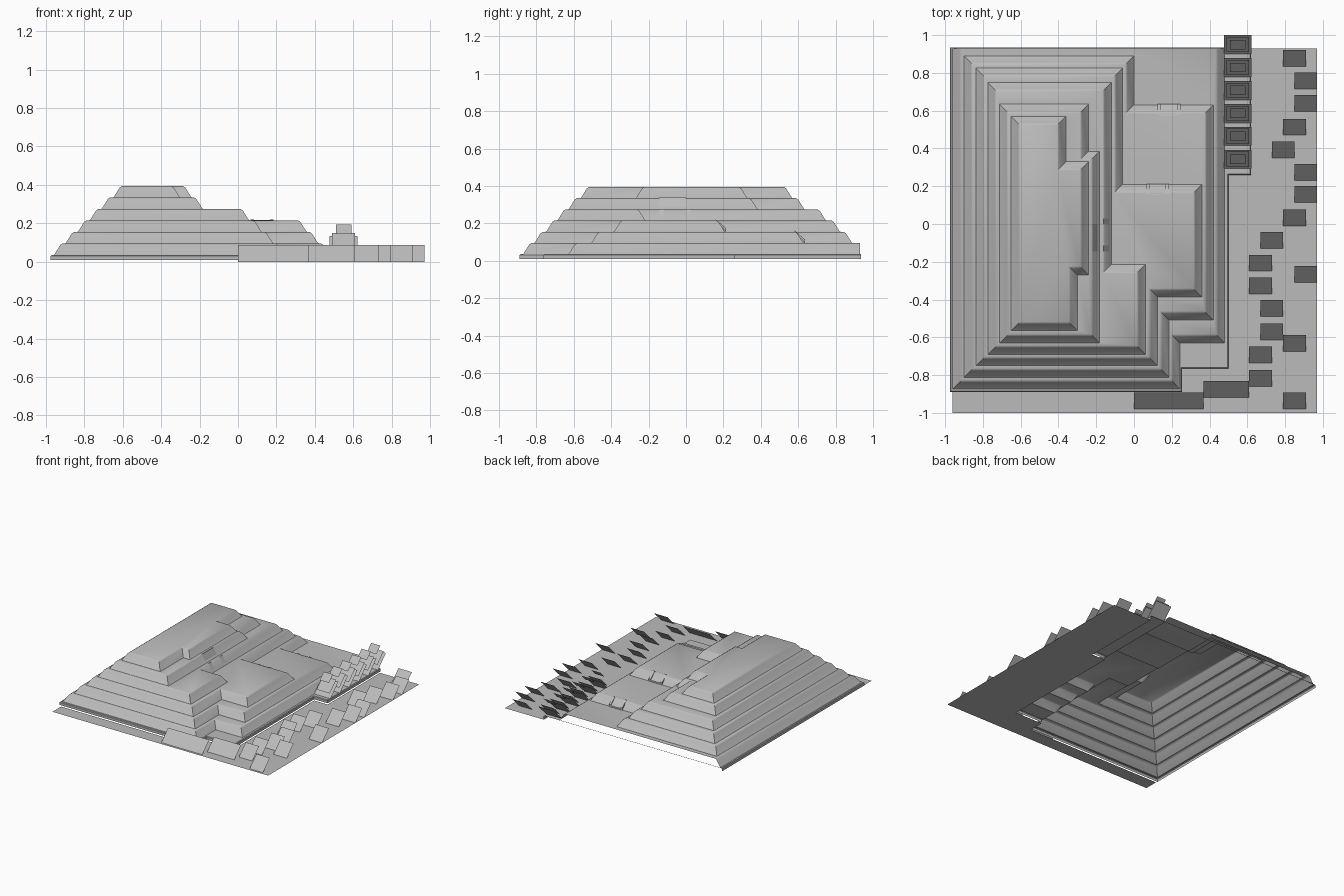
import bpy
from mathutils import Vector
from mathutils.geometry import tessellate_polygon

if "Cube" in bpy.data.objects:
    bpy.data.objects.remove(bpy.data.objects["Cube"])

BACK = 0.925  # the terraces are cut open behind this line
stone = bpy.data.materials.new("grey_stone")
stone.diffuse_color = (0.5, 0.5, 0.5, 1)
stone.use_nodes = True
stone.node_tree.nodes["Principled BSDF"].inputs["Base Color"].default_value = stone.diffuse_color


def make(name, verts, faces, smooth=False):
    me = bpy.data.meshes.new(name)
    me.from_pydata(verts, [], faces)
    me.materials.append(stone)
    ob = bpy.data.objects.new(name, me)
    bpy.context.collection.objects.link(ob)
    if smooth:
        bpy.context.view_layer.objects.active = ob
        ob.select_set(True)
        bpy.ops.object.shade_smooth_by_angle(angle=0.7)
        ob.select_set(False)
    return ob


def inset(poly, d):
    """Move each edge of a counter-clockwise right-angled outline inward."""
    n, out = len(poly), []
    for i in range(n):
        p = Vector(poly[i])
        for a, b in ((poly[i - 1], poly[i]), (poly[i], poly[(i + 1) % n])):
            if a[1] > BACK and b[1] > BACK:
                continue
            e = (Vector(b) - Vector(a)).normalized()
            p += Vector((-e.y, e.x)) * d
        out.append(tuple(p))
    return out


def terrace(name, poly, profile, hole):
    """Sloped rim following the profile, topped by a tread around the next tier."""
    n, verts, faces = len(poly), [], []
    for d, z in profile:
        verts += [(x, y, z) for x, y in inset(poly, d)]
    for r in range(len(profile) - 1):
        for i in range(n):
            j = (i + 1) % n
            if poly[i][1] > BACK and poly[j][1] > BACK:
                continue
            faces.append((r * n + i, r * n + j, r * n + n + j, r * n + n + i))
    z = profile[-1][1]
    top = [Vector((x, y, z)) for x, y in inset(poly, profile[-1][0])]
    loops = [top]
    if hole:
        loops.append([Vector((x, y, z)) for x, y in reversed(hole)])
    base = len(verts) - n
    verts += [tuple(v) for v in loops[1]] if hole else []
    for t in tessellate_polygon(loops):
        a, b, c = (Vector(verts[base + k]) for k in t)
        up = (b - a).cross(c - a).z
        if abs(up) > 1e-9:
            t = t if up > 0 else t[::-1]
            faces.append(tuple(base + k for k in t))
    make(name, verts, faces, True)


# Outlines of the plinth and six tiers, from bottom to top
tiers = [
    [(-.975, -.89), (.255, -.89), (.255, -.765), (.5, -.765), (.5, .26), (.62, .26), (.62, .935), (-.975, .935)],
    [(-.96, -.873), (.243, -.873), (.243, -.63), (.48, -.63), (.48, .93), (-.96, .93)],
    [(-.9, -.812), (.185, -.812), (.185, -.508), (.42, -.508), (.42, .63), (0, .63), (0, .89), (-.9, .89)],
    [(-.836, -.75), (.125, -.75), (.125, -.387), (.36, -.387), (.36, .21), (-.06, .21), (-.06, .825), (-.836, .825)],
    [(-.774, -.69), (.06, -.69), (.06, -.215), (-.12, -.215), (-.12, .75), (-.774, .75)],
    [(-.712, -.63), (-.182, -.63), (-.182, .385), (-.24, .385), (-.24, .635), (-.712, .635)],
    [(-.65, -.565), (-.3, -.565), (-.3, -.27), (-.24, -.27), (-.24, .33), (-.36, .33), (-.36, .57), (-.65, .57)],
]
z0 = .035
for k, poly in enumerate(tiers):
    hole = tiers[k + 1] if k < 6 else None
    if k == 0:
        terrace("plinth", poly, [(0, .01), (0, .03), (.005, z0)], hole)
    else:
        zb = z0 + (k - 1) * .06
        terrace(f"terrace_{k}", poly, [(0, zb), (.005, zb + .004), (.035, zb + .052), (.047, zb + .06)], hole)

# Ground around the plinth
ground = [(-.96, -1), (.97, -1), (.97, .93), (.62, .93), (.62, .26), (.5, .26),
          (.5, -.765), (.255, -.765), (.255, -.89), (-.96, -.89)]
make("ground_slab", [(x, y, 0) for x, y in ground], [tuple(range(len(ground)))])


def slanted(quads, name):
    """Plates leaning back at 45 degrees: x, y, z of the low edge, width, rise."""
    verts, faces = [], []
    for x, y, z, w, h in quads:
        b = len(verts)
        verts += [(x, y, z), (x + w, y, z), (x + w, y + h, z + h), (x, y + h, z + h)]
        faces.append((b, b + 1, b + 2, b + 3))
    make(name, verts, faces)


# Leaning slabs scattered along the right side and the front
spots = [(.79, .835), (.85, .715), (.85, .595), (.79, .47), (.73, .35), (.85, .23), (.85, .115),
         (.79, -.01), (.67, -.13), (.61, -.25), (.85, -.31), (.61, -.37), (.67, -.49),
         (.67, -.615), (.79, -.675), (.61, -.735), (.61, -.86), (.79, -.98)]
slanted([(x, y, 0, .12, .087) for x, y in spots], "leaning_slabs")
slanted([(0, -.98, 0, .367, .087), (.367, -.918, 0, .243, .087)], "front_leaning_slabs")

# Row of six stacked, leaning plates
row = []
for i in range(6):
    yc = .343 + i * .1214
    for half_w, half_h, zc in ((.073, .05, .085), (.06, .04, .11), (.041, .025, .17)):
        row.append((.55 - half_w, yc - half_h, zc - half_h, 2 * half_w, 2 * half_h))
slanted(row, "stacked_plates")


def box(name, x0, x1, y0, y1, z1, z0):
    v = [(x, y, z) for z in (z0, z1) for x, y in ((x0, y0), (x1, y0), (x1, y1), (x0, y1))]
    make(name, v, [(3, 2, 1, 0), (4, 5, 6, 7)] + [(i, (i + 1) % 4, (i + 1) % 4 + 4, i + 4) for i in range(4)])


# Ramps with side rails on the rear slopes
for k, (xc, yc, zb) in enumerate(((.185, .605, .095), (.125, .183, .155))):
    y0, y1 = yc - .03, yc + .03
    v = [(xc + s * .042, y, z) for s in (-1, 1) for y, z in ((y0, zb + .063), (y1, zb + .012), (y1, zb))]
    make(f"ramp_{k}", v, [(0, 3, 4, 1), (1, 4, 5, 2)])
    for s in (-1, 1):
        xs = sorted((xc + s * .042, xc + s * .06))
        v = [(x, y, z) for x in xs for y, z in ((y0 + .006, zb + .062), (y0 + .006, zb + .066), (y1, zb + .02), (y1, zb))]
        make(f"ramp_rail_{k}_{s}", v, [(0, 1, 2, 3), (7, 6, 5, 4), (1, 5, 6, 2), (2, 6, 7, 3), (0, 4, 5, 1)])

# Small doorway panels in the upper slope
def panel(name, x0, x1, y0, y1, z0, z1):
    make(name, [(x0, y0, z1), (x1, y0, z0), (x1, y1, z0), (x0, y1, z1)], [(0, 1, 2, 3)])


panel("doorway_back", -.22, -.193, -.145, .0, .29, .338)
for k, y in enumerate((-.145, .0)):
    panel(f"doorway_post_{k}", -.162, -.132, y, y + .03, .232, .278)
